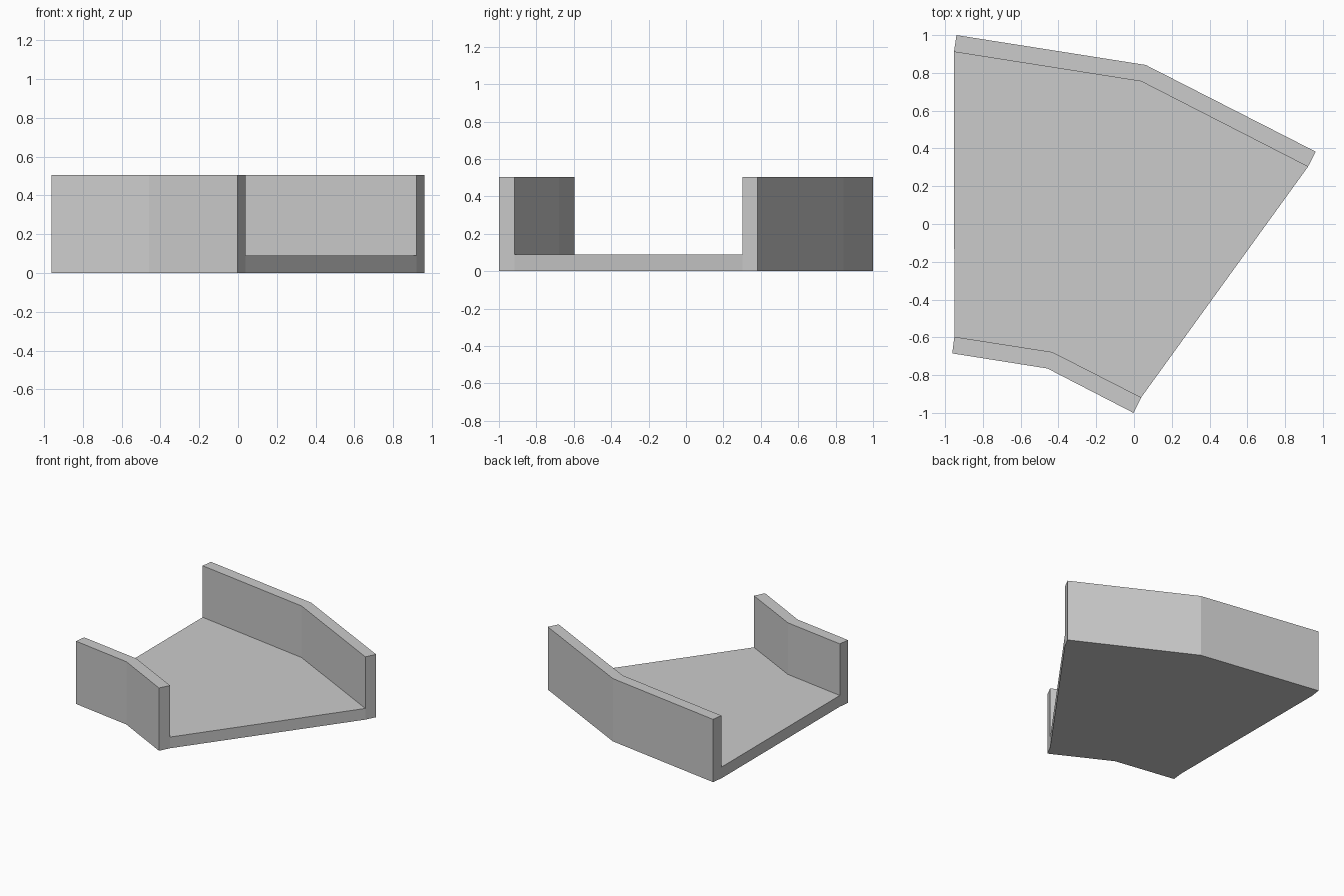
import bpy
import bmesh

if "Cube" in bpy.data.objects:
    bpy.data.objects.remove(bpy.data.objects["Cube"])


def prism(name, outline, height):
    """Extrude a flat outline upwards from z = 0."""
    bm = bmesh.new()
    face = bm.faces.new([bm.verts.new((x, y, 0)) for x, y in outline])
    top = bmesh.ops.extrude_face_region(bm, geom=[face], use_keep_orig=True)
    for v in top["geom"]:
        if isinstance(v, bmesh.types.BMVert):
            v.co.z = height
    bmesh.ops.recalc_face_normals(bm, faces=bm.faces)
    mesh = bpy.data.meshes.new(name)
    bm.to_mesh(mesh)
    bm.free()
    obj = bpy.data.objects.new(name, mesh)
    bpy.context.collection.objects.link(obj)
    return obj


# Plan paths of the bent channel, left to right
back_outer = [(-0.94, 1.0), (0.062, 0.842), (0.962, 0.383)]
back_inner = [(-0.953, 0.911), (0.038, 0.755), (0.921, 0.303)]
front_inner = [(-0.951, -0.597), (-0.432, -0.678), (0.038, -0.918)]
front_outer = [(-0.962, -0.685), (-0.458, -0.765), (-0.003, -1.0)]

# Side walls
prism("back_wall", back_outer + back_inner[::-1], 0.505)
prism("front_wall", front_inner + front_outer[::-1], 0.505)

# Floor slab between the walls
prism("floor", back_inner + front_inner[::-1], 0.09)
